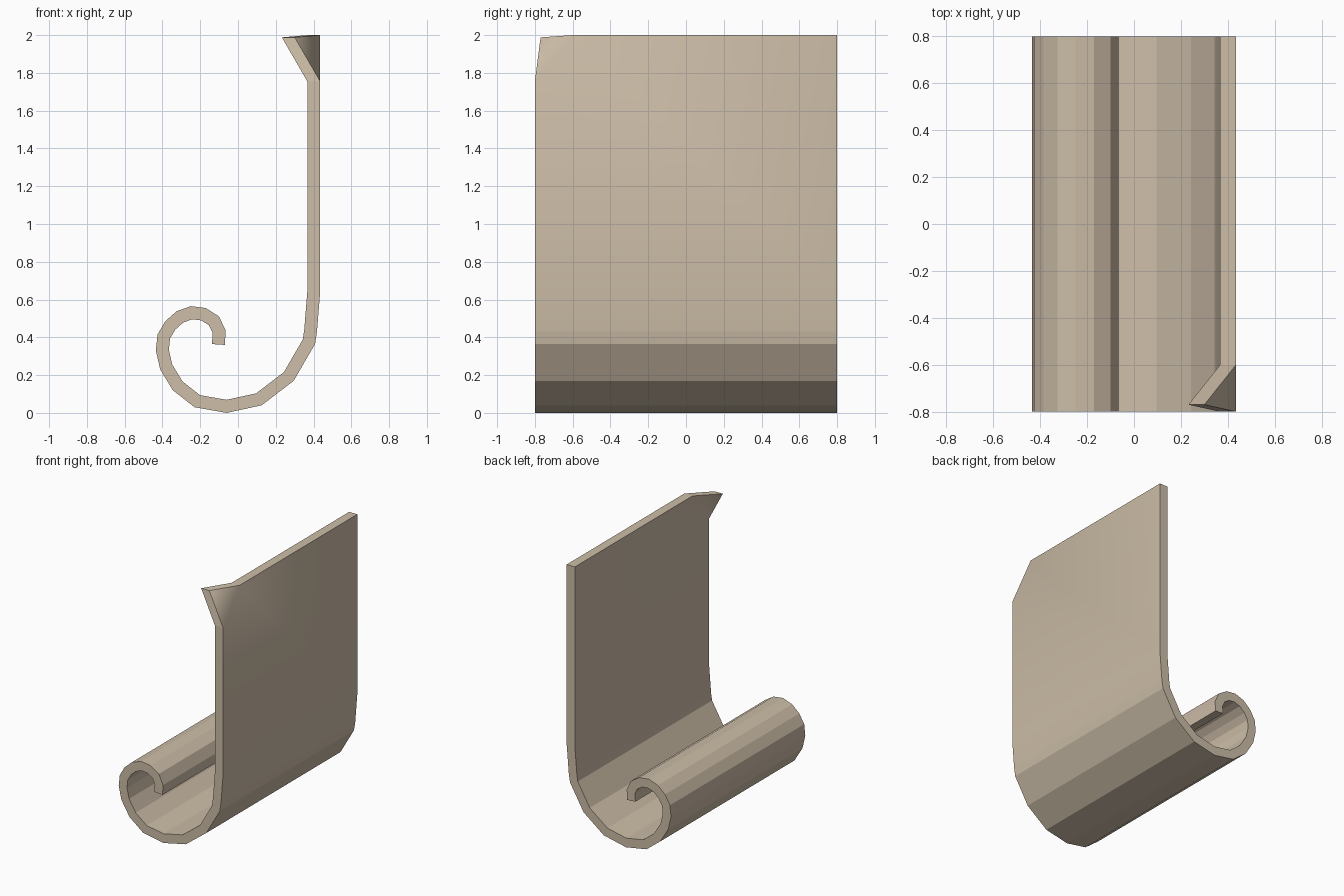
import bpy
import bmesh
from mathutils import Vector

cube = bpy.data.objects.get("Cube")
if cube:
    bpy.data.objects.remove(cube, do_unlink=True)

HALF = 0.8      # half the width along y
THICK = 0.068   # sheet thickness

paper = bpy.data.materials.new("beige_paper")
colour = (0.61, 0.51, 0.39, 1)
paper.diffuse_color = colour
paper.use_nodes = True
paper.node_tree.nodes["Principled BSDF"].inputs["Base Color"].default_value = colour

# Outer profile (x, z) from the top of the wall down and round the curl
profile = [Vector(p) for p in (
    (.435, 2), (.435, .64), (.418, .43), (.408, .365), (.295, .17),
    (.125, .04), (-.06, 0), (-.23, .03), (-.345, .12), (-.412, .23),
    (-.435, .33), (-.426, .415), (-.385, .485), (-.325, .538),
    (-.25, .565), (-.17, .555), (-.1, .51), (-.065, .435), (-.07, .36))]


def inner_normal(a, b):
    d = (b - a).normalized()
    return Vector((d.y, -d.x))


def inset(i):
    """Mitred inner point opposite profile point i."""
    sides = []
    if i > 0:
        sides.append(inner_normal(profile[i - 1], profile[i]))
    if i < len(profile) - 1:
        sides.append(inner_normal(profile[i], profile[i + 1]))
    m = sum(sides, Vector((0, 0))).normalized()
    return profile[i] + m * THICK / m.dot(sides[0])


bm = bmesh.new()
inner = {}      # outer vertex -> matching inner vertex


def pair(p, q, y):
    v = bm.verts.new((p.x, y, p.y))
    inner[v] = bm.verts.new((q.x, y, q.y))
    return v


def wall_pair(x, y, z):
    return pair(Vector((x, z)), Vector((x - THICK, z)), y)


# Wall corners, with the front top corner folded inward
back_top = wall_pair(.435, HALF, 2)
crease_top = wall_pair(.435, -.6, 2)
crease_front = wall_pair(.435, -HALF, 1.755)
folded_tip = wall_pair(.30, -.77, 1.988)

rows = [[pair(profile[i], inset(i), y) for y in (-HALF, HALF)]
        for i in range(1, len(profile))]

# Outer sheet: wall, folded corner and curl strips
sheet = [[rows[0][0], rows[0][1], back_top, crease_top, crease_front],
         [crease_front, crease_top, folded_tip]]
sheet += [[b[0], b[1], a[1], a[0]] for a, b in zip(rows, rows[1:])]
outer_faces = [bm.faces.new(f) for f in sheet]
rim = [(l.vert, l.link_loop_next.vert) for f in outer_faces
       for l in f.loops if l.edge.is_boundary]

# Inner sheet, then the rim that joins both sheets
inner_faces = [bm.faces.new([inner[v] for v in reversed(f)]) for f in sheet]
for a, b in rim:
    bm.faces.new((b, a, inner[a], inner[b]))

# The wall, its fold and the first gentle bend shade softly; the rest is faceted
for faces in (outer_faces, inner_faces):
    for f in faces[:3]:
        f.smooth = True
bmesh.ops.recalc_face_normals(bm, faces=bm.faces)

mesh = bpy.data.meshes.new("curled_sheet")
bm.to_mesh(mesh)
bm.free()
mesh.materials.append(paper)
sheet_object = bpy.data.objects.new("curled_sheet", mesh)
bpy.context.collection.objects.link(sheet_object)
